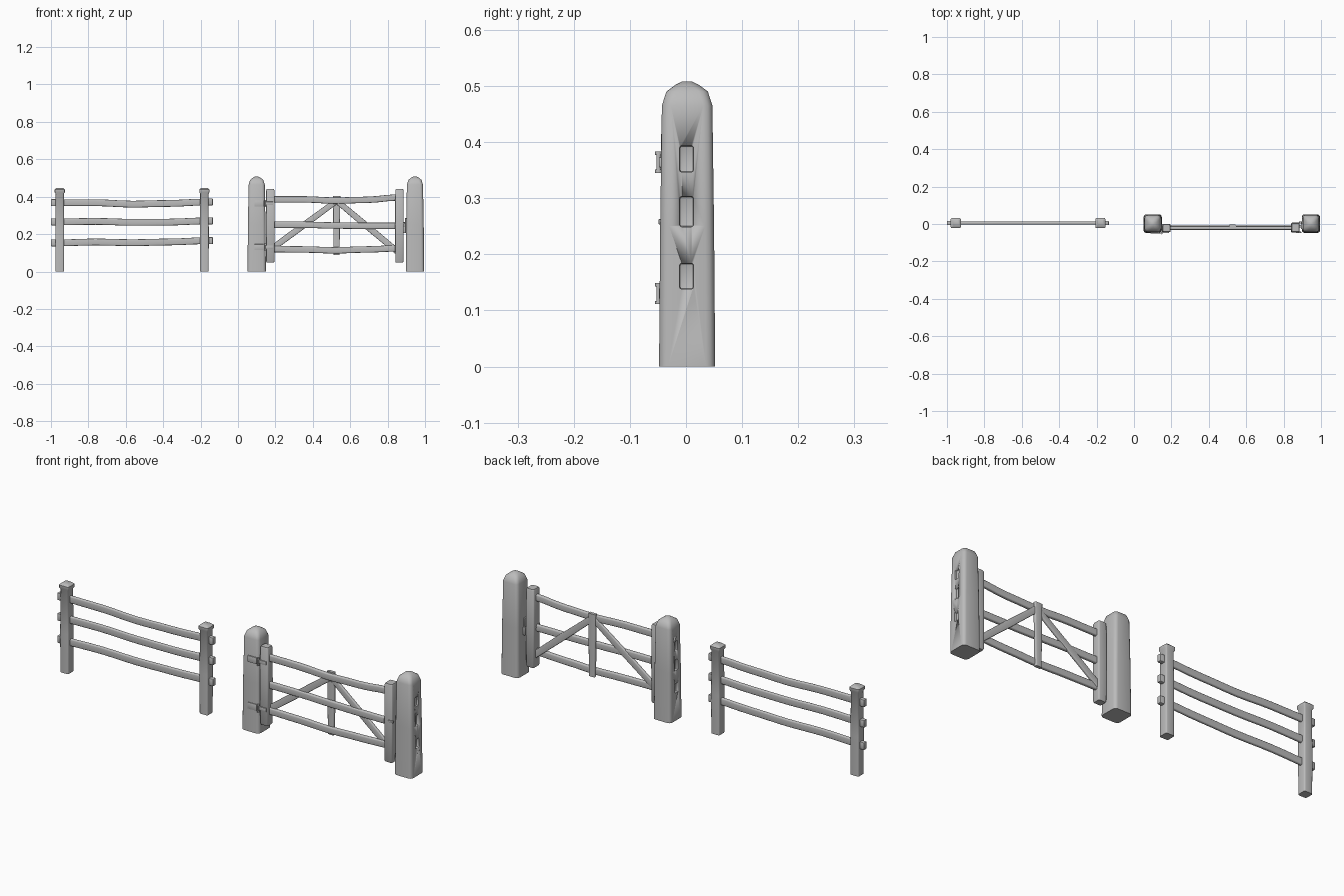
import bpy, bmesh, math
from mathutils import Vector

cube = bpy.data.objects.get("Cube")
if cube:
    bpy.data.objects.remove(cube, do_unlink=True)

grey = bpy.data.materials.new("plain grey")
grey.use_nodes = True
COLOUR = (0.5, 0.5, 0.5, 1)
grey.diffuse_color = COLOUR
grey.node_tree.nodes["Principled BSDF"].inputs["Base Color"].default_value = COLOUR

X, Y, Z = Vector((1, 0, 0)), Vector((0, 1, 0)), Vector((0, 0, 1))


def finish(bm, name):
    bmesh.ops.recalc_face_normals(bm, faces=bm.faces)
    mesh = bpy.data.meshes.new(name)
    bm.to_mesh(mesh)
    bm.free()
    mesh.materials.append(grey)
    obj = bpy.data.objects.new(name, mesh)
    bpy.context.collection.objects.link(obj)
    bpy.ops.object.select_all(action='DESELECT')
    obj.select_set(True)
    bpy.context.view_layer.objects.active = obj
    bpy.ops.object.shade_smooth_by_angle(angle=math.radians(38))
    return obj


def loft(name, sections, u, v, corner):
    """Join rounded rectangles; each section is (centre, half_u, half_v)."""
    bm = bmesh.new()
    rings = []
    for centre, hu, hv in sections:
        r = min(corner, hu * 0.9, hv * 0.9)
        ring = []
        for q, (su, sv) in enumerate(((1, 1), (-1, 1), (-1, -1), (1, -1))):
            for k in range(4):
                a = math.radians(90 * q + 30 * k)
                p = (Vector(centre) + u * (su * (hu - r) + r * math.cos(a))
                     + v * (sv * (hv - r) + r * math.sin(a)))
                ring.append(bm.verts.new(p))
        rings.append(ring)
    for a, b in zip(rings, rings[1:]):
        for i in range(len(a)):
            j = (i + 1) % len(a)
            bm.faces.new((a[i], a[j], b[j], b[i]))
    bm.faces.new(rings[0])
    bm.faces.new(rings[-1])
    return finish(bm, name)


def block(name, centre, size, bevel=0.002):
    bm = bmesh.new()
    bmesh.ops.create_cube(bm, size=1)
    for vert in bm.verts:
        vert.co = Vector(centre) + Vector(a * b for a, b in zip(vert.co, size))
    if bevel:
        bmesh.ops.bevel(bm, geom=bm.edges[:], offset=bevel, segments=2,
                        affect='EDGES', profile=0.5)
    return finish(bm, name)


def curved_rail(name, x0, x1, y, heights, hy, hz):
    """Bowed rail through evenly spaced heights, smoothly interpolated."""
    sections, steps, n = [], 12, len(heights) - 1
    for i in range(steps + 1):
        t = i / steps
        k = min(int(t * n), n - 1)
        f = t * n - k
        f = f * f * (3 - 2 * f)
        z = heights[k] * (1 - f) + heights[k + 1] * f
        sections.append(((x0 + (x1 - x0) * t, y, z), hy, hz))
    return loft(name, sections, Y, Z, 0.006)


def cut(obj, cutter):
    mod = obj.modifiers.new("mortise", 'BOOLEAN')
    mod.operation = 'DIFFERENCE'
    mod.solver = 'EXACT'
    mod.object = cutter
    cutter.hide_render = True
    cutter.hide_set(True)
    cutter.display_type = 'WIRE'


# Fence posts with flared caps
FY = 0.005
for side, x in (("right", -0.953), ("left", -0.18)):
    profile = ((0, 0.023), (0.2, 0.024), (0.415, 0.022), (0.424, 0.027),
               (0.438, 0.027), (0.446, 0.018))
    loft(f"fence_post_{side}", [((x, FY, z), h, h) for z, h in profile], X, Y, 0.007)

# Fence rails with thicker tenons showing outside the posts
fence_rails = (("top", (0.368, 0.368, 0.36, 0.364, 0.372)),
               ("middle", (0.265, 0.268, 0.263, 0.264, 0.271)),
               ("bottom", (0.153, 0.158, 0.154, 0.158, 0.165)))
for level, zs in fence_rails:
    curved_rail(f"fence_rail_{level}", -0.96, -0.17, FY, zs, 0.008, 0.018)
    for side, x, z in (("right", -0.972, zs[0]), ("left", -0.162, zs[-1])):
        block(f"fence_tenon_{level}_{side}", (x, FY, z), (0.056, 0.022, 0.037), 0.004)

# Gate posts with domed tops and mortises on the outer faces
for side, x, out in (("right", 0.1, -1), ("left", 0.946, 1)):
    profile = ((0, 0.049, 0.05), (0.25, 0.047, 0.048), (0.465, 0.043, 0.045),
               (0.49, 0.035, 0.037), (0.502, 0.02, 0.021), (0.508, 0.008, 0.009))
    post = loft(f"gate_post_{side}", [((x, 0.002, z), a, b) for z, a, b in profile],
                X, Y, 0.016)
    for z, h in ((0.161, 0.046), (0.276, 0.054), (0.37, 0.047)):
        slot = block(f"mortise_cutter_{side}", (x + out * 0.052, 0.001, z),
                     (0.034, 0.025, h), 0.004)
        cut(post, slot)

# Gate stiles
GY = -0.022
for side, x, y, hy in (("right", 0.173, GY, 0.021), ("left", 0.863, -0.019, 0.025)):
    profile = ((0.048, 0.019), (0.054, 0.022), (0.25, 0.023), (0.434, 0.022), (0.441, 0.019))
    loft(f"gate_stile_{side}", [((x, y, z), h, hy - 0.022 + h) for z, h in profile],
         X, Y, 0.006)

# Gate rails
for level, zs in (("top", (0.386, 0.386, 0.379, 0.383, 0.396)),
                  ("middle", (0.25, 0.25, 0.246, 0.244, 0.244)),
                  ("bottom", (0.12, 0.118, 0.113, 0.118, 0.124))):
    curved_rail(f"gate_rail_{level}", 0.18, 0.855, GY, zs, 0.009, 0.017)

# Upright and diagonal braces behind the rails
loft("gate_upright", [((0.527, -0.012, z), h, 0.008) for z, h in
                      ((0.088, 0.016), (0.25, 0.018), (0.403, 0.02))], X, Y, 0.004)
for side, start, end in (("right", (0.185, 0.125), (0.52, 0.372)),
                         ("left", (0.85, 0.108), (0.535, 0.372))):
    a = Vector((start[0], -0.016, start[1]))
    b = Vector((end[0], -0.016, end[1]))
    across = (b - a).normalized().cross(Y)
    loft(f"gate_brace_{side}", [(a, 0.007, 0.016), (a.lerp(b, 0.5), 0.007, 0.017),
                                (b, 0.007, 0.015)], Y, across, 0.004)

# Hinges: post plate, strap and pin with end knobs
for level, z in (("top", 0.364), ("bottom", 0.13)):
    block(f"hinge_plate_{level}", (0.113, -0.047, z), (0.05, 0.006, 0.032), 0.001)
    block(f"hinge_strap_{level}", (0.168, -0.044, z), (0.04, 0.008, 0.018), 0.001)
    loft(f"hinge_pin_{level}", [((0.147, -0.049, z + dz), r, r) for dz, r in
         ((-0.019, 0.006), (-0.013, 0.006), (-0.013, 0.004), (0.013, 0.004),
          (0.013, 0.006), (0.019, 0.006))], X, Y, 0.006)

# Latch between the closing stile and its post
block("latch_plate", (0.897, -0.012, 0.245), (0.008, 0.03, 0.08), 0.001)
block("latch_bar", (0.886, -0.012, 0.258), (0.03, 0.012, 0.016), 0.002)
block("latch_catch", (0.89, 0.008, 0.225), (0.014, 0.012, 0.04), 0.002)
block("latch_handle", (0.88, -0.045, 0.258), (0.03, 0.008, 0.01), 0.002)
